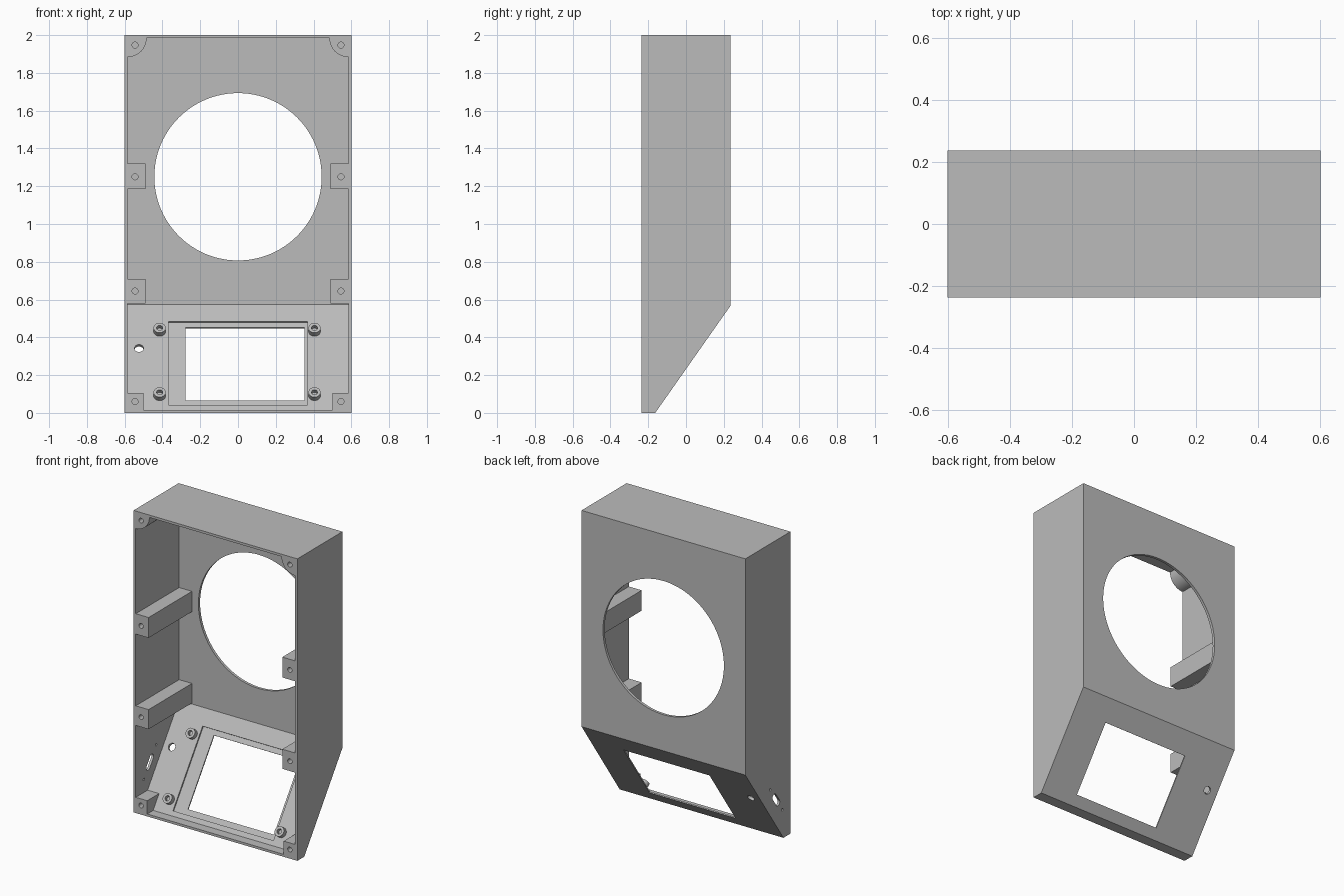
import bpy
import bmesh
from mathutils import Matrix, Vector

if "Cube" in bpy.data.objects:
    bpy.data.objects.remove(bpy.data.objects["Cube"])

grey = bpy.data.materials.new("plain_grey")
grey.use_nodes = True
COLOR = (0.5, 0.5, 0.5, 1)
grey.diffuse_color = COLOR
grey.node_tree.nodes["Principled BSDF"].inputs["Base Color"].default_value = COLOR

# Overall dimensions
W, D, H = 0.6, 0.236, 2.0
WALL, SKIN = 0.016, 0.018
LOW = Vector((0, -0.163, 0))
HIGH = Vector((0, D, 0.568))
along = (HIGH - LOW).normalized()
inward = Vector((0, -along.z, along.y))


def finish(bm, name):
    bmesh.ops.recalc_face_normals(bm, faces=bm.faces)
    mesh = bpy.data.meshes.new(name)
    bm.to_mesh(mesh)
    bm.free()
    mesh.materials.append(grey)
    ob = bpy.data.objects.new(name, mesh)
    bpy.context.collection.objects.link(ob)
    return ob


def prism(name, half, profile):
    """Extrude a (y, z) profile across x."""
    bm = bmesh.new()
    face = bm.faces.new([bm.verts.new((-half, y, z)) for y, z in profile])
    ext = bmesh.ops.extrude_face_region(bm, geom=[face])["geom"]
    moved = [v for v in ext if isinstance(v, bmesh.types.BMVert)]
    bmesh.ops.translate(bm, verts=moved, vec=(2 * half, 0, 0))
    return finish(bm, name)


def box(name, low, high, frame=Matrix()):
    low, high = Vector(low), Vector(high)
    bm = bmesh.new()
    place = Matrix.Translation((low + high) / 2) @ Matrix.Diagonal((*(high - low), 1))
    bmesh.ops.create_cube(bm, size=1, matrix=frame @ place)
    return finish(bm, name)


def rod(name, centre, axis, radius, length, sides=24):
    bm = bmesh.new()
    turn = Vector(axis).to_track_quat("Z", "Y").to_matrix().to_4x4()
    bmesh.ops.create_cone(bm, cap_ends=True, segments=sides, radius1=radius, radius2=radius,
                          depth=length, matrix=Matrix.Translation(centre) @ turn)
    return finish(bm, name)


def cut(target, *cutters):
    """Subtract each cutter and remove it."""
    for cutter in cutters:
        mod = target.modifiers.new("cut", "BOOLEAN")
        mod.operation, mod.solver, mod.object = "DIFFERENCE", "EXACT", cutter
        bpy.context.view_layer.objects.active = target
        bpy.ops.object.modifier_apply(modifier=mod.name)
        bpy.data.objects.remove(cutter)


def on_slope(x, z, lift=0.0):
    """Point over the inner face of the sloped panel."""
    base = LOW + inward * SKIN
    return base + along * ((z - base.z) / along.z) + inward * lift + Vector((x, 0, 0))


def slope_box(name, x0, x1, z0, z1, h0, h1):
    origin = on_slope(0, z0)
    frame = Matrix((Vector((1, 0, 0)), along, inward)).transposed().to_4x4()
    frame.translation = origin
    return box(name, (x0, 0, h0), (x1, (z1 - z0) / along.z, h1), frame)


# Outer case
case = prism("speaker_case", W, [(-D, 0), (LOW.y, 0), (D, HIGH.z), (D, H), (-D, H)])

# Hollow interior, leaving screw posts standing against the side walls
inner_back = D - SKIN
edge = on_slope(0, WALL)
top_edge = edge + along * ((inner_back - edge.y) / along.y)
cavity = prism("cavity_cutter", W - WALL, [
    (-0.3, WALL), (edge.y, WALL), (inner_back, top_edge.z),
    (inner_back, H - WALL), (-0.3, H - WALL)])
for side in (-1, 1):
    for z0, z1 in ((1.185, 1.32), (0.58, 0.71), (-0.05, 0.104)):
        xs = sorted((side * 0.49, side * 0.7)) if z0 > 0 else sorted((side * 0.5, side * 0.7))
        cut(cavity, box("post", (xs[0], -0.4, z0), (xs[1], 0.4, z1)))
    cut(cavity, rod("corner_post", (side * (W - WALL), 0, H - WALL), (0, 1, 0), 0.1, 0.9, 48))
cut(case, cavity)

# Blind screw holes in the posts
for side in (-1, 1):
    for z, depth in ((1.947, 0.15), (1.25, 0.15), (0.645, 0.15), (0.06, 0.05)):
        cut(case, rod("screw_hole", (side * 0.545, -D, z), (0, 1, 0), 0.016, 2 * depth, 20))

# Large round opening in the back
cut(case, rod("round_opening", (0, D, 1.25), (0, 1, 0), 0.443, 0.12, 96))

# Display recess and window in the sloped panel
cut(case,
    slope_box("display_recess", -0.368, 0.368, 0.042, 0.484, -0.01, 0.04),
    slope_box("display_window", -0.278, 0.352, 0.071, 0.457, -0.06, 0.03),
    rod("button_hole", on_slope(-0.524, 0.342), inward, 0.024, 0.1))

# Rounded socket slot with two fixing holes in one side wall
slot_mid = Vector((-W, -0.087, 0.28))
for offset in (-0.032, 0.032):
    cut(case, rod("slot_end", slot_mid + along * offset, (1, 0, 0), 0.02, 0.1))
frame = Matrix((Vector((1, 0, 0)), along, inward)).transposed().to_4x4()
frame.translation = slot_mid
cut(case, box("slot_middle", (-0.05, -0.032, -0.02), (0.05, 0.032, 0.02), frame))
for offset in (-0.11, 0.11):
    cut(case, rod("fixing_hole", slot_mid + along * offset, (1, 0, 0), 0.008, 0.1, 16))

# Hollow standoffs around the display
parts = [case]
for x in (-0.415, 0.405):
    for z in (0.432, 0.091):
        tube = rod("display_standoff", on_slope(x, z, 0.012), inward, 0.032, 0.04)
        cut(tube, rod("standoff_bore", on_slope(x, z, 0.032), inward, 0.016, 0.05))
        parts.append(tube)

for ob in bpy.context.view_layer.objects:
    ob.select_set(ob in parts)
bpy.context.view_layer.objects.active = case
bpy.ops.object.shade_smooth_by_angle()
